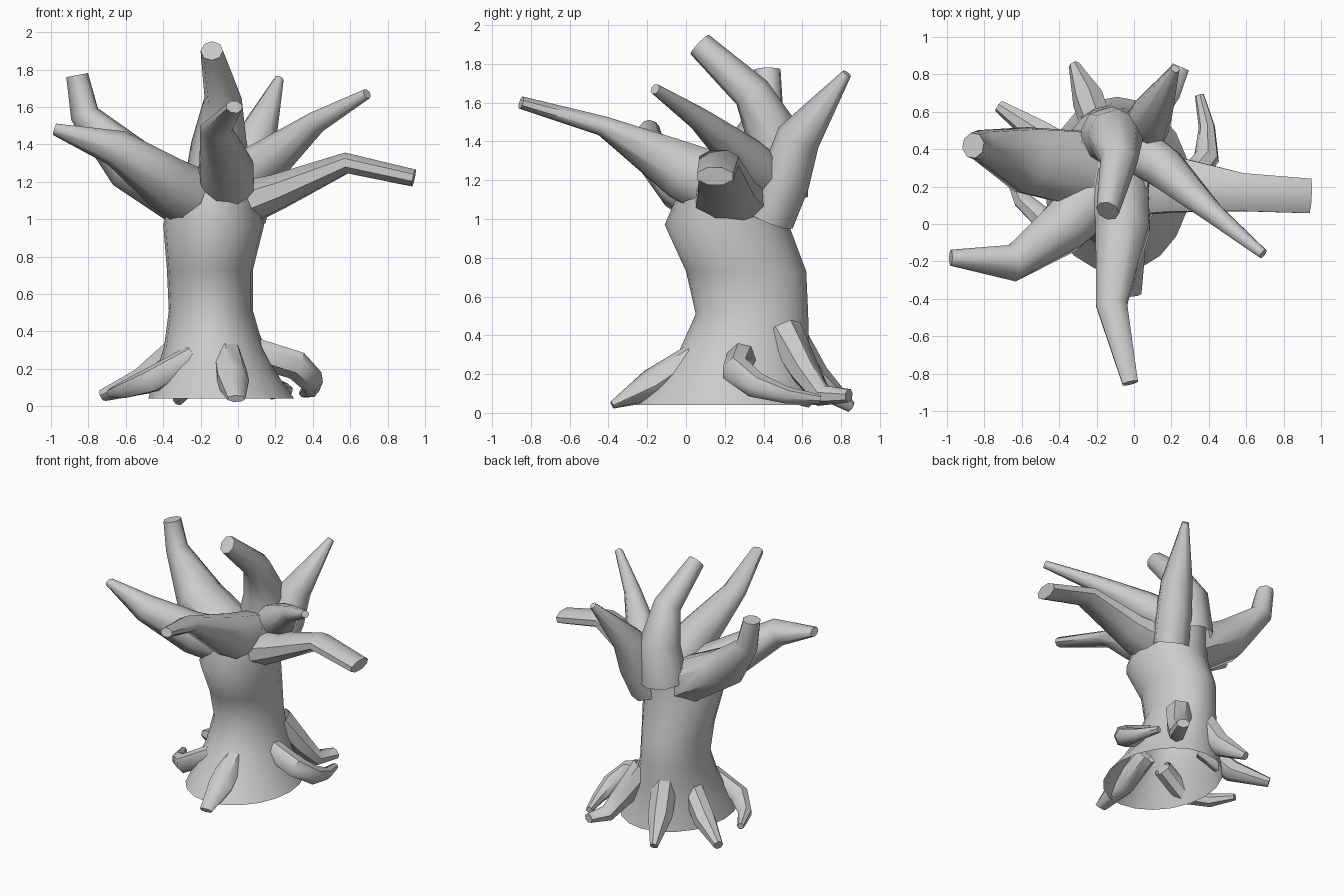
import bpy, bmesh, math
from mathutils import Vector


def finish(name, rings, cap_start, cap_end, angle):
    """Bridge rings of points into one smooth-shaded skin."""
    bm = bmesh.new()
    loops = [[bm.verts.new(p) for p in ring] for ring in rings]
    n = len(loops[0])
    for a, b in zip(loops, loops[1:]):
        for i in range(n):
            j = (i + 1) % n
            bm.faces.new((a[i], a[j], b[j], b[i]))
    if cap_start:
        bm.faces.new(loops[0][::-1])
    if cap_end:
        bm.faces.new(loops[-1])
    bmesh.ops.recalc_face_normals(bm, faces=bm.faces)
    mesh = bpy.data.meshes.new(name)
    bm.to_mesh(mesh)
    bm.free()
    obj = bpy.data.objects.new(name, mesh)
    bpy.context.collection.objects.link(obj)
    bpy.ops.object.select_all(action='DESELECT')
    obj.select_set(True)
    bpy.context.view_layer.objects.active = obj
    bpy.ops.object.shade_smooth_by_angle(angle=math.radians(angle))


def limb(name, path, sides=8):
    """Tapered tube; each point is x, y, z, side radius[, upright radius]."""
    pts = [Vector(p[:3]) for p in path]
    last = len(pts) - 1
    rings, up, prev = [], None, None
    for i, p in enumerate(path):
        d0 = (pts[i] - pts[max(i - 1, 0)]).normalized()
        d1 = (pts[min(i + 1, last)] - pts[i]).normalized()
        t = (d0 + d1).normalized()
        if up is None:
            side = t.cross(Vector((0, 0, 1))).normalized()
            up = side.cross(t)
        else:
            up = prev.rotation_difference(t) @ up
            side = t.cross(up).normalized()
        prev = t
        ra, rb = p[3], p[-1]
        ring = []
        for k in range(sides):
            a = 2 * math.pi * (k + 0.5) / sides
            v = pts[i] + side * (ra * math.cos(a)) + up * (rb * math.sin(a))
            v.z = max(v.z, 0.0)
            ring.append(v)
        rings.append(ring)
    finish(name, rings, False, True, 50)


# Trunk: leaning, flared, hollow below (z, centre x, centre y, radius x, radius y)
trunk = [(0.04, -0.09, 0.21, 0.39, 0.47), (0.17, -0.115, 0.25, 0.325, 0.40),
         (0.32, -0.13, 0.30, 0.265, 0.335), (0.51, -0.145, 0.34, 0.225, 0.29),
         (0.73, -0.15, 0.31, 0.23, 0.31), (0.97, -0.13, 0.21, 0.27, 0.32),
         (1.25, -0.12, 0.28, 0.20, 0.27)]
finish("trunk", [[(cx + rx * math.cos(2 * math.pi * k / 20),
                   cy + ry * math.sin(2 * math.pi * k / 20), z) for k in range(20)]
                 for z, cx, cy, rx, ry in trunk], False, True, 50)

# Branches
limb("branch_left_front", [(-0.18, 0.18, 1.08, 0.17), (-0.38, -0.02, 1.19, 0.15),
                           (-0.65, -0.21, 1.38, 0.10), (-0.98, -0.18, 1.48, 0.045, 0.03)])
limb("branch_left_back", [(-0.25, 0.29, 1.10, 0.22, 0.17), (-0.57, 0.34, 1.29, 0.19, 0.15),
                          (-0.82, 0.42, 1.56, 0.085, 0.08), (-0.86, 0.42, 1.77, 0.07, 0.06)])
limb("branch_top", [(-0.13, 0.46, 1.12, 0.17), (-0.10, 0.47, 1.40, 0.15),
                    (-0.08, 0.34, 1.65, 0.10), (-0.14, 0.07, 1.90, 0.07, 0.06)])
limb("branch_back_right", [(0.02, 0.43, 1.00, 0.13), (0.06, 0.51, 1.20, 0.13),
                           (0.09, 0.58, 1.42, 0.115), (0.22, 0.83, 1.75, 0.025)])
limb("branch_right_front", [(-0.02, 0.42, 1.19, 0.14), (0.16, 0.30, 1.31, 0.12),
                            (0.42, 0.06, 1.52, 0.06), (0.69, -0.16, 1.67, 0.028)])
limb("branch_right", [(0.02, 0.24, 1.08, 0.21, 0.13), (0.22, 0.21, 1.15, 0.16, 0.10),
                      (0.58, 0.17, 1.30, 0.11, 0.06), (0.94, 0.15, 1.22, 0.10, 0.05)])
limb("branch_front", [(-0.08, 0.25, 1.13, 0.17, 0.19), (-0.06, -0.02, 1.25, 0.155, 0.16),
                      (-0.12, -0.43, 1.48, 0.09, 0.055), (-0.02, -0.85, 1.60, 0.045, 0.035)])

# Roots
limb("root_right", [(0.08, 0.29, 0.29, 0.08), (0.31, 0.26, 0.22, 0.08),
                    (0.39, 0.36, 0.14, 0.07), (0.39, 0.52, 0.09, 0.045),
                    (0.35, 0.69, 0.07, 0.025)], 7)
limb("root_back", [(-0.19, 0.52, 0.42, 0.09), (-0.24, 0.66, 0.17, 0.09),
                   (-0.32, 0.85, 0.03, 0.03)], 7)
limb("root_back_right", [(0.0, 0.50, 0.42, 0.10), (0.11, 0.61, 0.22, 0.08),
                         (0.19, 0.70, 0.09, 0.06), (0.25, 0.84, 0.09, 0.05, 0.035)], 7)
limb("root_back_left", [(-0.32, 0.38, 0.30, 0.08), (-0.50, 0.48, 0.14, 0.08),
                        (-0.72, 0.63, 0.06, 0.035)], 7)
limb("root_left", [(-0.24, 0.03, 0.26, 0.07), (-0.46, 0.0, 0.14, 0.07),
                   (-0.60, 0.13, 0.09, 0.05), (-0.68, 0.30, 0.07, 0.025)], 7)
limb("root_front", [(-0.06, 0.06, 0.29, 0.08), (-0.03, -0.17, 0.14, 0.09),
                    (-0.01, -0.38, 0.04, 0.05, 0.02)], 7)
